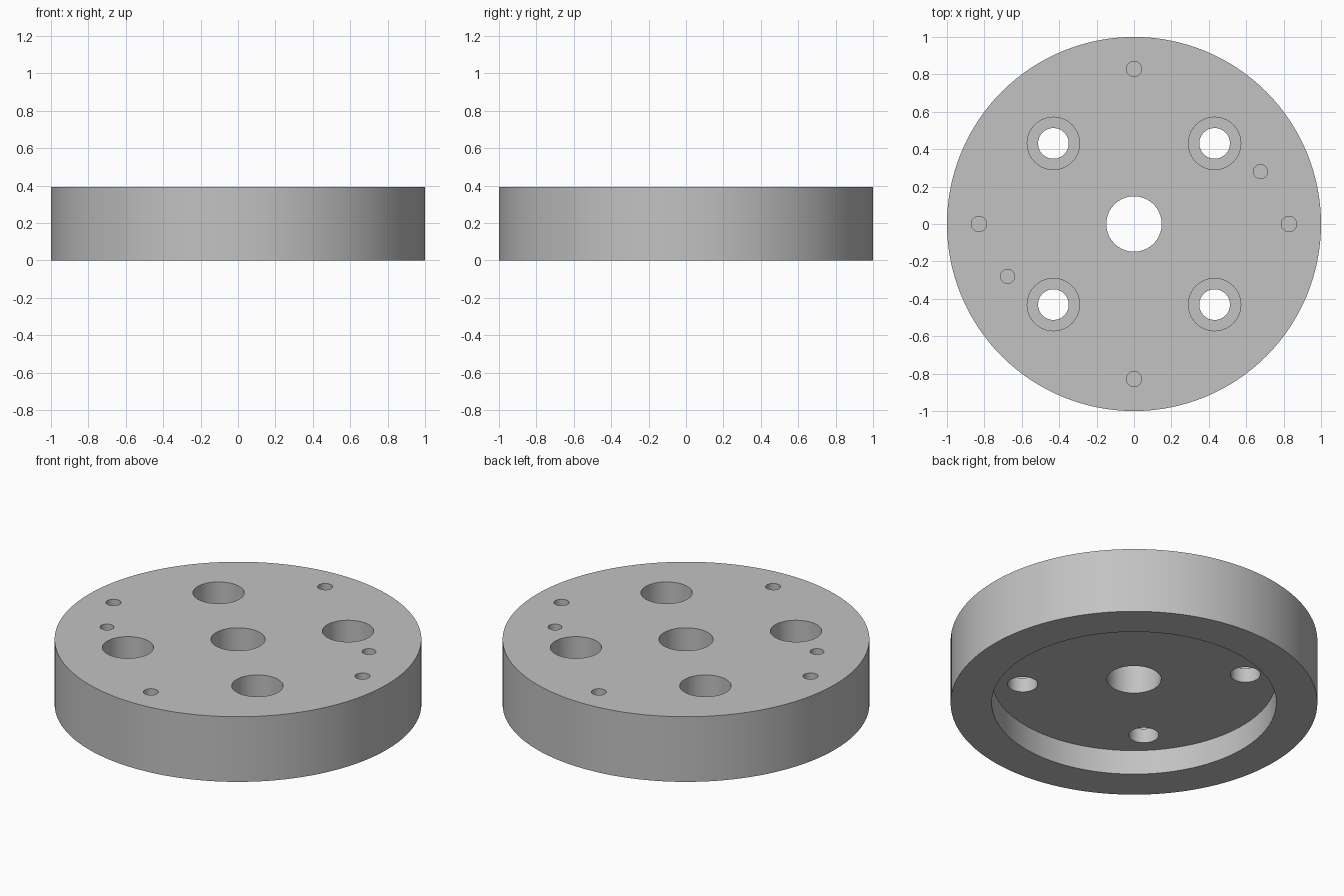
import bpy, bmesh
from math import sin, cos, pi, radians

cube = bpy.data.objects.get("Cube")
if cube:
    bpy.data.objects.remove(cube, do_unlink=True)

HEIGHT = 0.392
RECESS_FLOOR = 0.148
SEAT = 0.235          # step of the counterbored holes
OVER = 0.05           # cutter overshoot

steel = bpy.data.materials.new("grey steel")
steel.use_nodes = True
grey = (0.54, 0.54, 0.54, 1)
steel.diffuse_color = grey
steel.node_tree.nodes["Principled BSDF"].inputs["Base Color"].default_value = grey


def lathe(bm, profile, segments, center=(0, 0), closed=False):
    """Revolve (radius, z) points; an open profile gets flat end caps."""
    rings = []
    for r, z in profile:
        rings.append([bm.verts.new((center[0] + r * cos(2 * pi * i / segments),
                                    center[1] + r * sin(2 * pi * i / segments), z))
                      for i in range(segments)])
    pairs = list(zip(rings, rings[1:]))
    if closed:
        pairs.append((rings[-1], rings[0]))
    else:
        bm.faces.new(rings[0])
        bm.faces.new(rings[-1])
    for a, b in pairs:
        for i in range(segments):
            j = (i + 1) % segments
            bm.faces.new((a[i], a[j], b[j], b[i]))


def make_object(name, bm):
    bmesh.ops.recalc_face_normals(bm, faces=bm.faces)
    mesh = bpy.data.meshes.new(name)
    bm.to_mesh(mesh)
    bm.free()
    mesh.materials.append(steel)
    obj = bpy.data.objects.new(name, mesh)
    bpy.context.collection.objects.link(obj)
    return obj


# Round flange with centre bore and recessed underside
bm = bmesh.new()
lathe(bm, [(0.148, RECESS_FLOOR), (0.776, RECESS_FLOOR), (0.776, 0),
           (1, 0), (1, HEIGHT), (0.148, HEIGHT)], 128, closed=True)
flange = make_object("flange_plate", bm)

# Hole cutters
bm = bmesh.new()
top = HEIGHT + OVER
for x in (-0.431, 0.431):                      # counterbored through holes
    for y in (-0.431, 0.431):
        lathe(bm, [(0.082, RECESS_FLOOR - OVER), (0.082, SEAT),
                   (0.14, SEAT), (0.14, top)], 64, (x, y))
for k in range(4):                             # blind screw holes near the rim
    spot = (0.829 * cos(k * pi / 2), 0.829 * sin(k * pi / 2))
    lathe(bm, [(0.041, HEIGHT - 0.2), (0.041, top)], 40, spot)
for side in (-1, 1):                           # blind dowel holes
    lathe(bm, [(0.038, HEIGHT - 0.16), (0.038, top)], 40,
          (0.676 * side, 0.28 * side))
cutter = make_object("hole_cutter", bm)
cutter.hide_render = True

# Cut the holes, then drop the cutter
bpy.ops.object.select_all(action='DESELECT')
bpy.context.view_layer.objects.active = flange
flange.select_set(True)
cut = flange.modifiers.new("holes", 'BOOLEAN')
cut.operation = 'DIFFERENCE'
cut.solver = 'EXACT'
cut.object = cutter
bpy.ops.object.modifier_apply(modifier=cut.name)
bpy.data.objects.remove(cutter, do_unlink=True)

bpy.ops.object.shade_smooth_by_angle(angle=radians(30))
